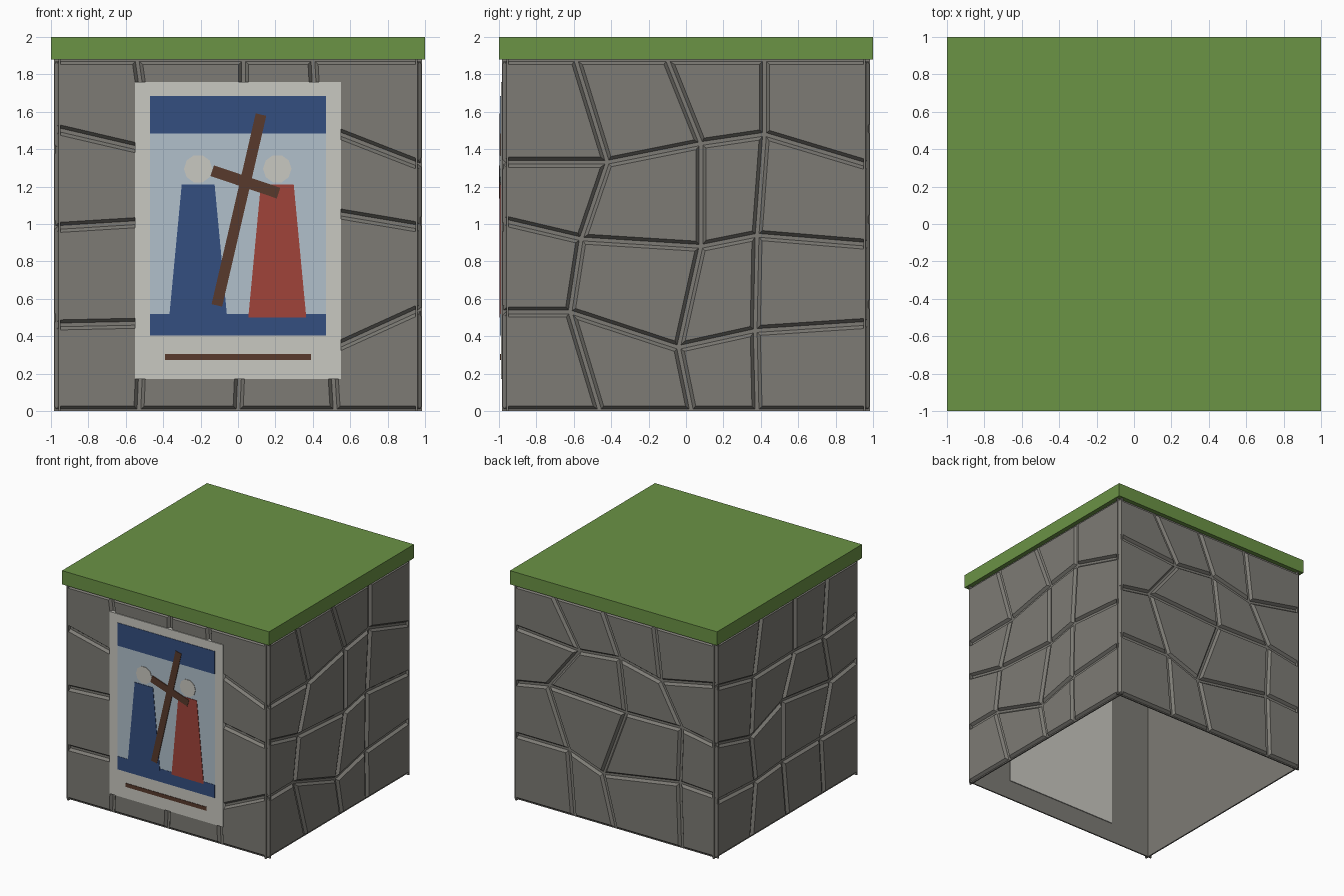
import bpy, bmesh, math
from mathutils import Matrix, Vector

cube = bpy.data.objects.get("Cube")
if cube:
    bpy.data.objects.remove(cube, do_unlink=True)


def linear(c):
    c /= 255
    return c / 12.92 if c <= 0.04045 else ((c + 0.055) / 1.055) ** 2.4


def material(name, *rgb):
    colour = [linear(c) for c in rgb] + [1]
    mat = bpy.data.materials.new(name)
    mat.use_nodes = True
    mat.diffuse_color = colour
    node = mat.node_tree.nodes["Principled BSDF"]
    node.inputs["Base Color"].default_value = colour
    node.inputs["Roughness"].default_value = 0.9
    return mat


GRASS = material("grass green", 107, 147, 69)
STONE = material("stone grey", 125, 123, 117)
PLASTER = material("pale plaster", 201, 200, 193)
SKY = material("sky blue", 177, 192, 203)
BLUE = material("deep blue", 52, 78, 128)
RED = material("brick red", 160, 68, 58)
WOOD = material("dark wood", 88, 58, 44)


def finish(name, bm, mat):
    bmesh.ops.recalc_face_normals(bm, faces=bm.faces[:])
    mesh = bpy.data.meshes.new(name)
    bm.to_mesh(mesh)
    bm.free()
    mesh.materials.append(mat)
    obj = bpy.data.objects.new(name, mesh)
    bpy.context.collection.objects.link(obj)
    return obj


def add_prism(bm, front, back, y_front, y_back, closed=True):
    """Join two outlines in x and z, the first one nearer the viewer."""
    a = [bm.verts.new((x, y_front, z)) for x, z in front]
    b = [bm.verts.new((x, y_back, z)) for x, z in back]
    bm.faces.new(a)
    if closed:
        bm.faces.new(b[::-1])
    for i in range(len(a)):
        j = (i + 1) % len(a)
        bm.faces.new((a[j], a[i], b[i], b[j]))


def plate(name, outline, y_front, y_back, mat):
    bm = bmesh.new()
    add_prism(bm, outline, outline, y_front, y_back)
    return finish(name, bm, mat)


def rect(x0, z0, x1, z1):
    return [(x0, z0), (x1, z0), (x1, z1), (x0, z1)]


def beam(start, end, width):
    """Outline of a slanted bar."""
    a, b = Vector(start), Vector(end)
    side = (b - a).normalized().orthogonal() * width / 2
    return [a - side, b - side, b + side, a + side]


def shrink(points, distance):
    """Move every edge of a counter-clockwise outline inward."""
    result = []
    for i, p in enumerate(points):
        e = (p - points[i - 1]).normalized()
        f = (points[(i + 1) % len(points)] - p).normalized()
        n, m = e.orthogonal(), f.orthogonal()
        result.append(p + (n + m) * distance / (1 + n.dot(m)))
    return result


# Stone walls: joint positions in hundredths, from the bottom row to the top.
# Each middle row: left height, three joints, right height.
TOP, EDGE, FACE, BASE, INNER = 1.88, 0.985, 0.983, 0.96, 0.948
WALLS = {
    "front": ((-53, 0, 52),
              (46, (-51, 47), (2, 45), (50, 33), 55),
              (98, (-50, 101), (0, 100), (45, 107), 98),
              (151, (-47, 139), (3, 145), (42, 153), 131),
              (-54, 3, 40)),
    "right": ((-46, 3, 38),
              (53, (-62, 53), (-4, 34), (37, 43), 47),
              (102, (-56, 92), (8, 88), (38, 94), 89),
              (133, (-42, 133), (8, 143), (42, 148), 131),
              (-59, -10, 42)),
    "back": ((-40, 0, 64),
             (57, (-45, 57), (-12, 45), (62, 57), 55),
             (102, (-65, 108), (10, 104), (64, 105), 99),
             (151, (-35, 146), (4, 150), (44, 141), 152),
             (-60, -12, 38)),
    "left": ((-50, 0, 50),
             (50, (-44, 47), (-6, 50), (46, 50), 50),
             (100, (-50, 88), (-6, 103), (60, 95), 100),
             (150, (-46, 139), (10, 140), (50, 137), 140),
             (-36, 10, 55)),
}


def joint_grid(bottom, *rest):
    *rows, top = rest

    def level(xs, z):
        return [Vector((x, z)) for x in (-EDGE, *(v / 100 for v in xs), EDGE)]

    grid = [level(bottom, 0)]
    for left, *joints, right in rows:
        grid.append([Vector((-EDGE, left / 100)),
                     *(Vector(j) / 100 for j in joints),
                     Vector((EDGE, right / 100))])
    return grid + [level(top, TOP)]


for turn, (side, data) in enumerate(WALLS.items()):
    rotation = Matrix.Rotation(turn * math.pi / 2, 4, "Z")
    backing = plate(side + "_wall_backing", rect(-EDGE, 0, EDGE, TOP), -BASE, -INNER, STONE)
    backing.data.transform(rotation)
    grid = joint_grid(*data)
    bm = bmesh.new()
    for low, high in zip(grid, grid[1:]):
        for i in range(len(low) - 1):
            cell = [low[i], low[i + 1], high[i + 1], high[i]]
            # orthogonal() turns left, which is inward here
            add_prism(bm, shrink(cell, 0.027), shrink(cell, 0.01), -FACE, -BASE, closed=False)
    bm.transform(rotation)
    finish(side + "_wall_stones", bm, STONE)

# Grass slab on top
bm = bmesh.new()
add_prism(bm, rect(-1, TOP, 1, 2), rect(-1, TOP, 1, 2), -1, 1)
finish("grass_top", bm, GRASS)

# Picture panel set through the front wall
plate("picture_panel", rect(-0.55, 0.17, 0.55, 1.76), -0.99, -0.94, PLASTER)


def painted(name, outline, layer, mat):
    plate(name, outline, -0.99 - 0.002 * layer, -0.989, mat)


painted("picture_sky", rect(-0.47, 0.405, 0.47, 1.685), 1, SKY)
painted("picture_upper_band", rect(-0.47, 1.485, 0.47, 1.685), 2, BLUE)
painted("picture_lower_band", rect(-0.47, 0.405, 0.47, 0.52), 2, BLUE)
painted("caption_bar", rect(-0.39, 0.272, 0.39, 0.305), 2, WOOD)

# Two robed figures
for name, x, mat in (("left_figure", 0.21, RED), ("right_figure", -0.213, BLUE)):
    robe = [(x - 0.155, 0.5), (x + 0.155, 0.5), (x + 0.088, 1.21), (x - 0.088, 1.21)]
    painted(name + "_robe", robe, 3, mat)
    head = [(x + 0.076 * math.cos(a * math.tau / 10), 1.295 + 0.076 * math.sin(a * math.tau / 10))
            for a in range(10)]
    painted(name + "_head", head, 3, PLASTER)

# Slanted wooden cross
painted("cross_upright", beam((-0.113, 0.565), (0.123, 1.585), 0.058), 4, WOOD)
painted("cross_bar", beam((-0.138, 1.285), (0.217, 1.165), 0.06), 4.5, WOOD)
